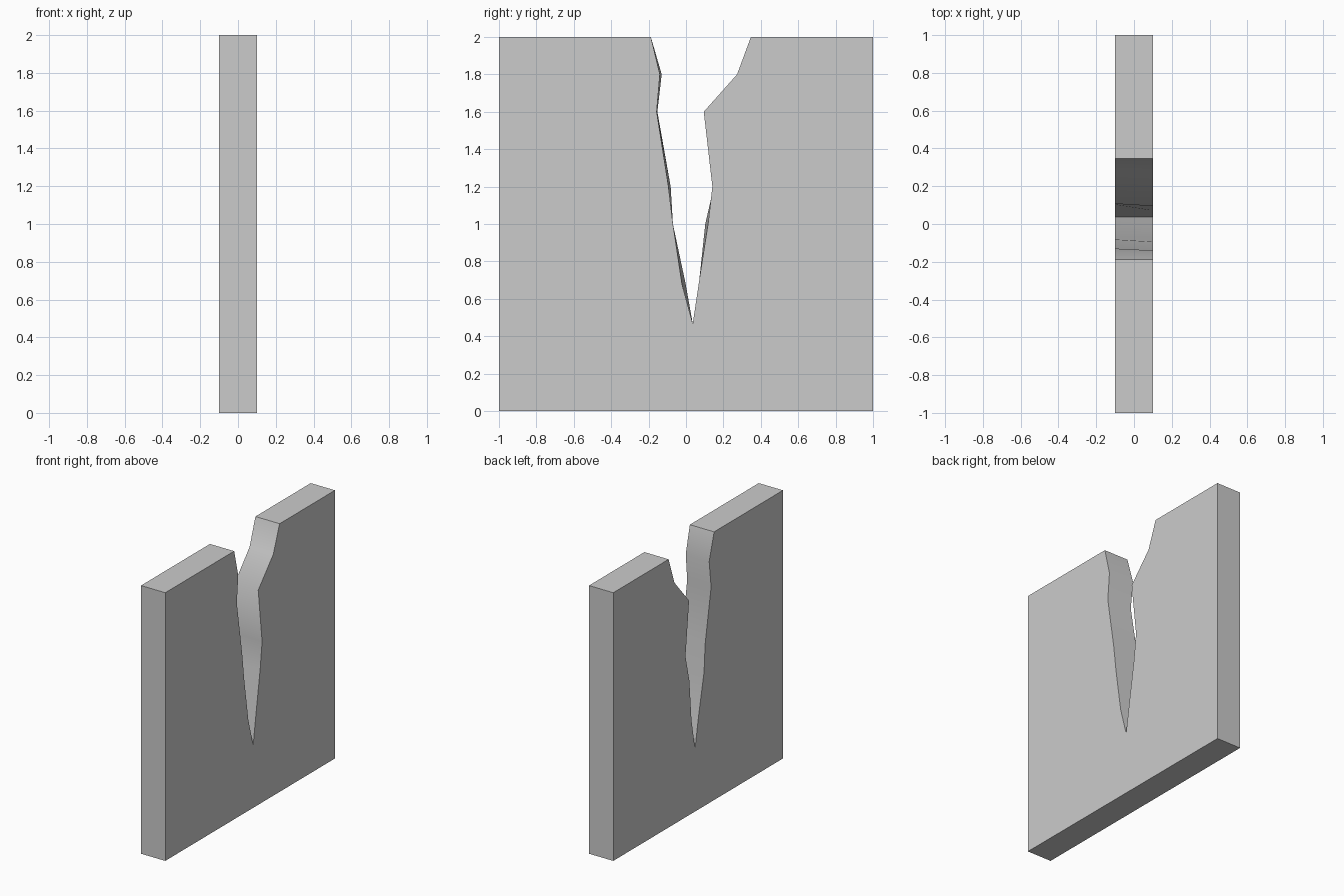
import bpy, bmesh, math

if "Cube" in bpy.data.objects:
    bpy.data.objects.remove(bpy.data.objects["Cube"])

HALF = 0.1  # half the slab thickness

# Crack rim as (height, y on the +x face, y on the -x face)
left_rim = [(2.0, -0.188, -0.188), (1.8, -0.14, -0.13), (1.6, -0.157, -0.153),
            (1.2, -0.094, -0.082), (1.0, -0.07, -0.07), (0.68, -0.022, -0.002)]
tip = [(0.467, 0.036, 0.036)]
right_rim = [(0.7, 0.071, 0.079), (1.0, 0.118, 0.103), (1.2, 0.141, 0.149),
             (1.6, 0.095, 0.107), (1.8, 0.273, 0.28), (2.0, 0.347, 0.348)]

# Full outline: outer corners plus the crack
outline = ([(0, 1, 1), (0, -1, -1), (2, -1, -1)]
           + left_rim + tip + right_rim + [(2, 1, 1)])

bm = bmesh.new()
front = [bm.verts.new((HALF, yf, z)) for z, yf, yb in outline]
back = [bm.verts.new((-HALF, yb, z)) for z, yf, yb in outline]

# Two broad faces, then the walls joining them
bm.faces.new(front)
bm.faces.new(back[::-1])
n = len(outline)
for i in range(n):
    j = (i + 1) % n
    bm.faces.new((front[i], back[i], back[j], front[j]))
bmesh.ops.recalc_face_normals(bm, faces=bm.faces)

mesh = bpy.data.meshes.new("cracked_wall")
bm.to_mesh(mesh)
bm.free()
wall = bpy.data.objects.new("cracked_wall", mesh)
bpy.context.collection.objects.link(wall)

# Smooth crack walls, crisp outer edges
bpy.context.view_layer.objects.active = wall
wall.select_set(True)
bpy.ops.object.shade_smooth_by_angle(angle=math.radians(55))
